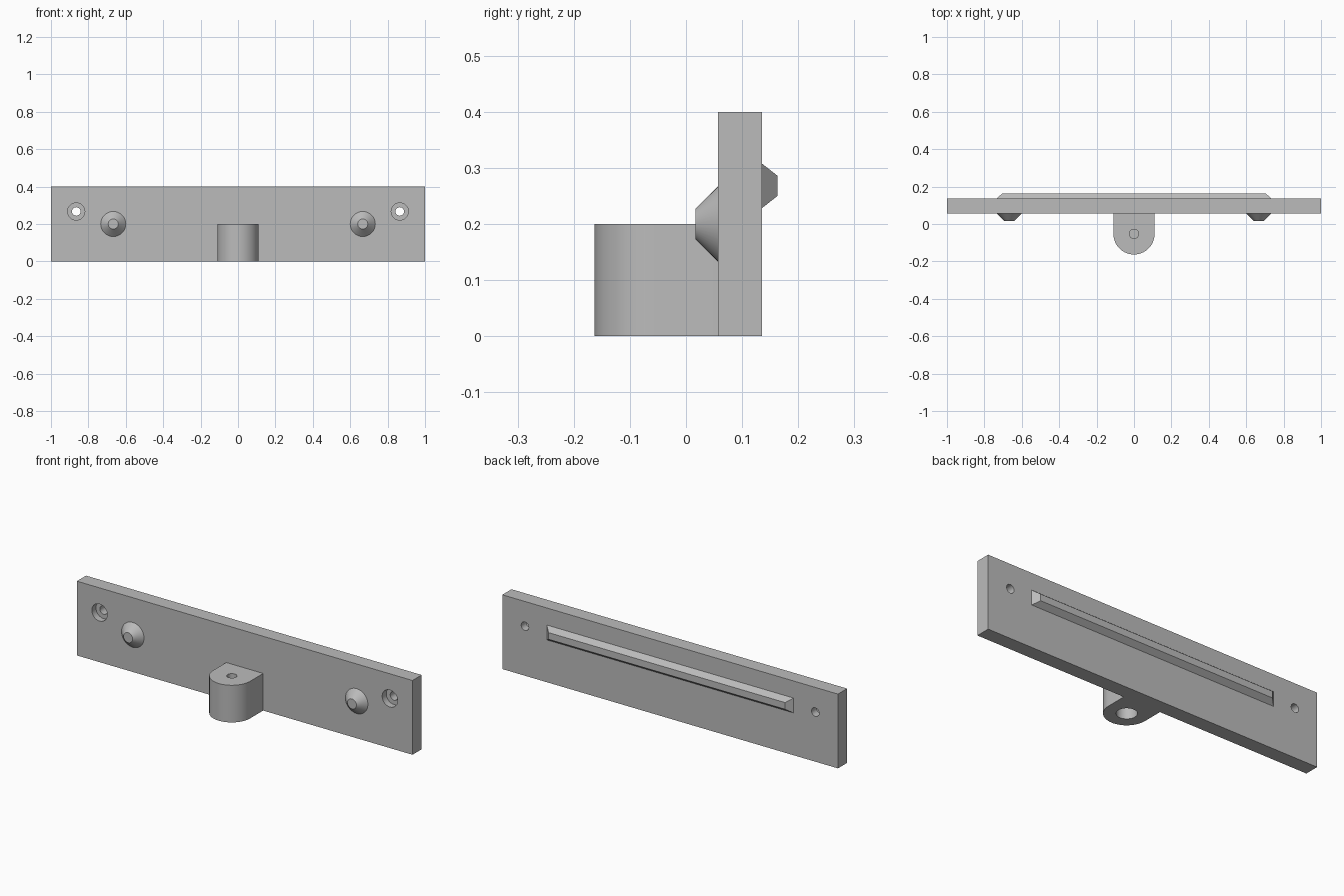
import bpy, bmesh, math
from mathutils import Matrix

cube = bpy.data.objects.get("Cube")
if cube:
    bpy.data.objects.remove(cube, do_unlink=True)

COLOUR = (0.5, 0.5, 0.5, 1)
grey = bpy.data.materials.new("plain grey")
grey.use_nodes = True
grey.diffuse_color = COLOUR
grey.node_tree.nodes["Principled BSDF"].inputs["Base Color"].default_value = COLOUR

FRONT, BACK = 0.057, 0.135      # faces of the plate
FACE_FRONT = Matrix.Rotation(math.pi / 2, 4, "X")   # turns +z to -y


def add(name, bm):
    bmesh.ops.recalc_face_normals(bm, faces=bm.faces)
    mesh = bpy.data.meshes.new(name)
    bm.to_mesh(mesh)
    bm.free()
    mesh.materials.append(grey)
    obj = bpy.data.objects.new(name, mesh)
    bpy.context.collection.objects.link(obj)
    return obj


def box(name, x, y0, y1, z0, z1):
    bm = bmesh.new()
    place = Matrix.Translation((0, (y0 + y1) / 2, (z0 + z1) / 2))
    bmesh.ops.create_cube(bm, size=1, matrix=place @ Matrix.Diagonal((2 * x, y1 - y0, z1 - z0, 1)))
    return add(name, bm)


def cone(name, at, r1, r2, depth, turn=Matrix(), sides=48):
    """Cone or cylinder whose base is centred on the given point."""
    bm = bmesh.new()
    place = Matrix.Translation(at) @ turn @ Matrix.Translation((0, 0, depth / 2))
    bmesh.ops.create_cone(bm, cap_ends=True, segments=sides, radius1=r1, radius2=r2,
                          depth=depth, matrix=place)
    return add(name, bm)


def cut(target, cutter):
    mod = target.modifiers.new("cut", "BOOLEAN")
    mod.operation, mod.solver, mod.object = "DIFFERENCE", "EXACT", cutter
    bpy.context.view_layer.objects.active = target
    bpy.ops.object.modifier_apply(modifier=mod.name)
    bpy.data.objects.remove(cutter, do_unlink=True)


def smooth(obj):
    bpy.ops.object.select_all(action="DESELECT")
    obj.select_set(True)
    bpy.context.view_layer.objects.active = obj
    bpy.ops.object.shade_smooth_by_angle(angle=math.radians(30))


# Plate with counterbored screw holes, and the conical pegs
plate = box("back_plate", 1, FRONT, BACK, 0, 0.4)
for side, label in ((-1, "right"), (1, "left")):
    x = side * 0.865
    cut(plate, cone("hole", (x, 0.2, 0.267), 0.023, 0.023, 0.2, FACE_FRONT, 16))
    cut(plate, cone("counterbore", (x, FRONT + 0.035, 0.267), 0.046, 0.046, 0.1, FACE_FRONT, 32))
    smooth(cone(label + "_peg", (side * 0.667, FRONT, 0.2), 0.067, 0.027, 0.04, FACE_FRONT))
smooth(plate)

# Rounded boss: a half-round front running straight back to the plate
RADIUS, CENTRE, HEIGHT = 0.11, -0.053, 0.2
outline = [(RADIUS, FRONT)]
for i in range(33):
    a = math.pi * i / 32
    outline.append((RADIUS * math.cos(a), CENTRE - RADIUS * math.sin(a)))
outline.append((-RADIUS, FRONT))
bm = bmesh.new()
base = bm.faces.new([bm.verts.new((x, y, 0)) for x, y in outline])
top = bmesh.ops.extrude_face_region(bm, geom=[base])["geom"]
bmesh.ops.translate(bm, vec=(0, 0, HEIGHT), verts=[v for v in top if isinstance(v, bmesh.types.BMVert)])
boss = add("front_boss", bm)
cut(boss, cone("bolt_hole", (0, CENTRE, 0.1), 0.025, 0.025, 0.2, sides=32))
cut(boss, cone("bolt_recess", (0, CENTRE, -0.1), 0.05, 0.05, 0.19, sides=32))
smooth(boss)

# Rear rail, tapered on all four sides towards its outer face
rail = box("rear_rail", 0.735, BACK, 0.163, 0.228, 0.308)
for v in rail.data.vertices:
    if v.co.y > 0.15:
        v.co.x *= 0.705 / 0.735
        v.co.z = 0.268 + (v.co.z - 0.268) * 0.45
